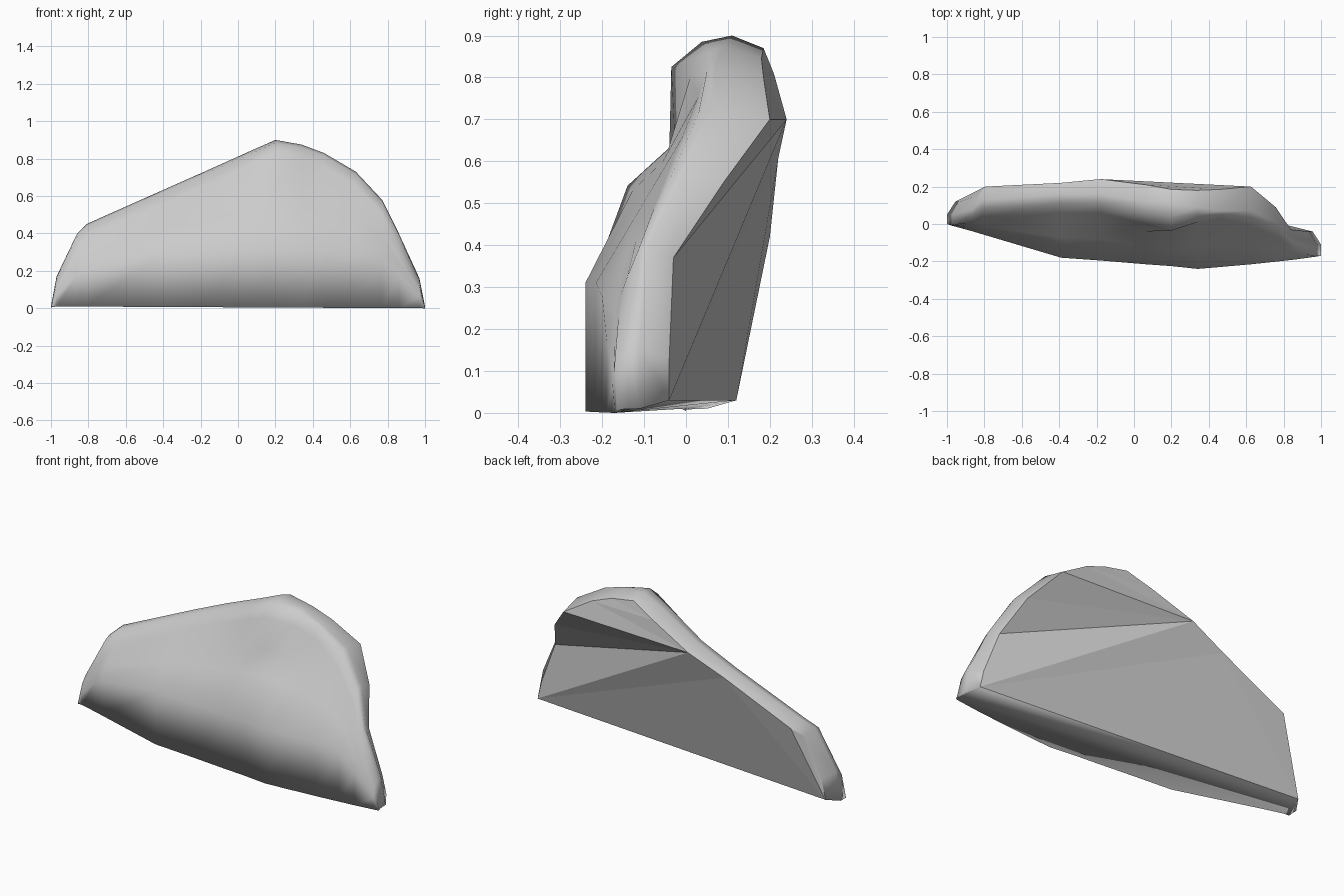
import bpy
import bmesh
from math import exp

cube = bpy.data.objects.get("Cube")
if cube:
    bpy.data.objects.remove(cube, do_unlink=True)

# Plain stone colour
stone = bpy.data.materials.new("pale_grey_stone")
stone.use_nodes = True
colour = (0.6, 0.6, 0.6, 1)
stone.diffuse_color = colour
stone.node_tree.nodes["Principled BSDF"].inputs["Base Color"].default_value = colour

# Vertical sections: x, crest height, then depth of foot, shoulder, crest, back rim
SECTIONS = [
    (-1, .01, 0, 0, .05, .12),
    (-.97, .17, -.01, -.005, .05, .12),
    (-.86, .40, -.04, .01, .08, .15),
    (-.81, .45, -.055, .04, .13, .2),
    (-.39, .637, -.18, .06, .16, .22),
    (-.18, .73, -.195, .06, .16, .24),
    (.06, .838, -.215, 0, .12, .21),
    (.2, .9, -.225, -.035, .11, .185),
    (.34, .875, -.24, .01, .09, .18),
    (.46, .83, -.23, .03, .07, .185),
    (.63, .73, -.215, -.01, .07, .2),
    (.77, .58, -.2, -.07, 0, .09),
    (.86, .40, -.19, -.14, -.09, -.03),
    (.97, .16, -.175, -.17, -.11, -.04),
    (1, .01, -.17, -.165, -.11, -.04),
]


def section_points(x, crest, foot, shoulder, top, back):
    """Points from the front foot over the crest to the back rim."""
    z_shoulder = crest - min(.075, .25 * crest)
    z_bend = min(.31, .55 * z_shoulder)
    hollow = .075 * exp(-((x - .2) / .16) ** 2)

    def slope(t, push=0):
        return (x, foot + (shoulder - foot) * t + push,
                z_bend + (z_shoulder - z_bend) * t)

    round_y = (shoulder + top) / 2
    return [
        (x, foot, .005 * (1 - x)),
        slope(0),
        slope(.45),
        slope(.65, hollow),
        slope(1),
        (x, round_y, crest - .2 * (crest - z_shoulder)),
        (x, top, crest),
        (x * (1 - .045 * x ** 4), back, max(.03, crest - .03)),
    ]


# Smooth front and rounded rim
bm = bmesh.new()
columns = [[bm.verts.new(p) for p in section_points(*s)] for s in SECTIONS]
for a, b in zip(columns, columns[1:]):
    for i in range(len(a) - 1):
        bm.faces.new((a[i], b[i], b[i + 1], a[i + 1])).smooth = True
for end in (columns[0], columns[-1]):
    bm.faces.new(end).smooth = True

# Base, blended softly into the front
rim = [c[-1] for c in columns]
bm.faces.new([c[0] for c in columns] + [rim[-1], rim[0]]).smooth = True

# Flat facets of the back: fans from the two lower corners
low, high = 4, 5
peak = max(range(len(SECTIONS)), key=lambda i: SECTIONS[i][1])
for i in range(1, low):
    bm.faces.new((rim[0], rim[i], rim[i + 1]))
bm.faces.new((rim[0], rim[low], rim[-1]))
bm.faces.new((rim[-1], rim[low], rim[high]))

# Upper back facets zigzag between the two sides up to the peak
left, right = rim[high:peak + 1], rim[:peak:-1]
while len(left) > 1 or len(right) > 1:
    step_left = len(right) == 1 or (len(left) > 1 and left[1].co.z < right[1].co.z)
    side = left if step_left else right
    bm.faces.new((left[0], right[0], side[1]))
    side.pop(0)

bmesh.ops.remove_doubles(bm, verts=bm.verts, dist=.001)
bmesh.ops.recalc_face_normals(bm, faces=bm.faces)

mesh = bpy.data.meshes.new("curved_slab")
bm.to_mesh(mesh)
bm.free()
mesh.materials.append(stone)
slab = bpy.data.objects.new("curved_slab", mesh)
bpy.context.collection.objects.link(slab)
